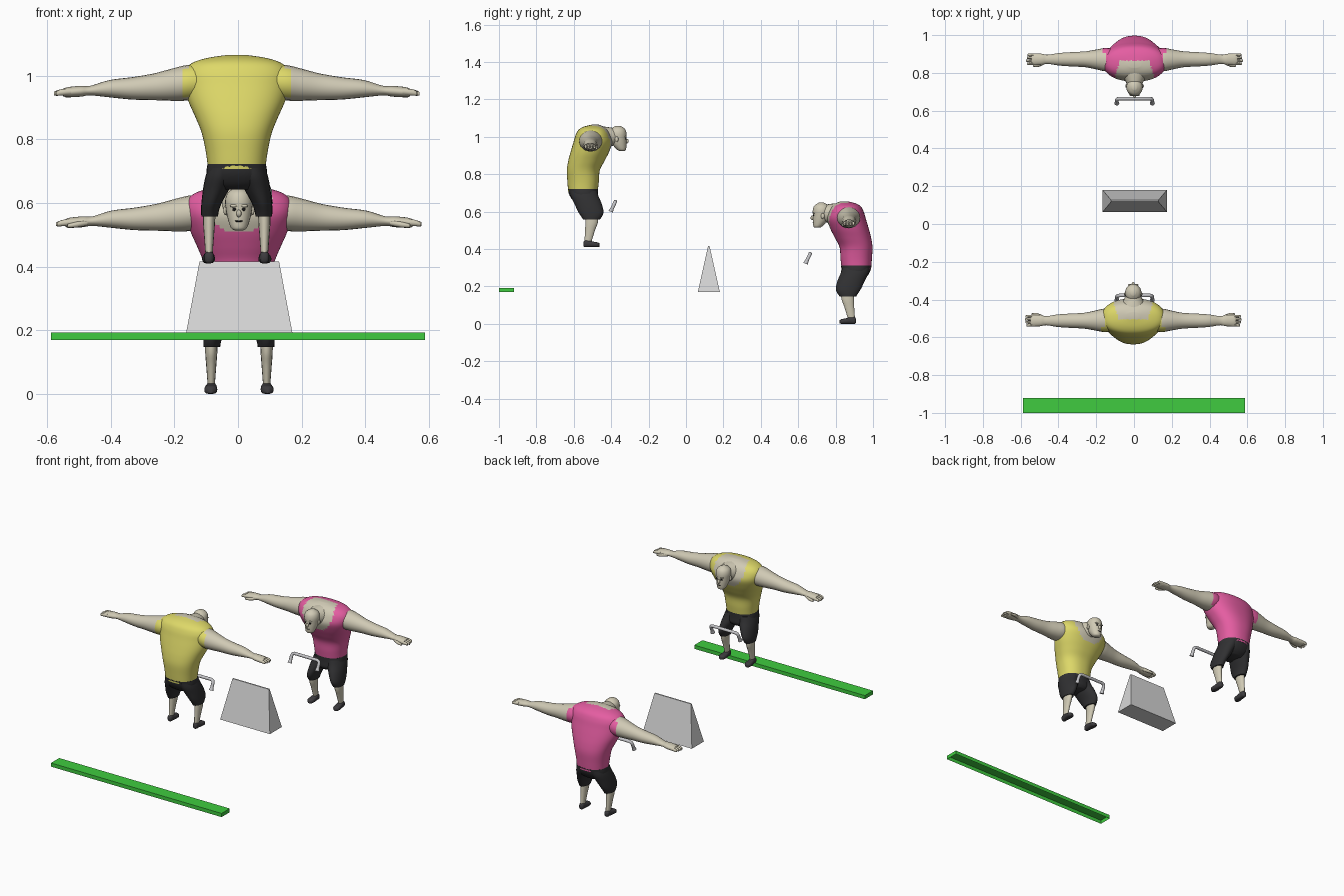
import bpy, bmesh, math
from mathutils import Matrix, Vector

cube = bpy.data.objects.get("Cube")
if cube:
    bpy.data.objects.remove(cube, do_unlink=True)


def material(name, r, g, b):
    m = bpy.data.materials.new(name)
    m.use_nodes = True
    m.diffuse_color = (r, g, b, 1)
    bsdf = next(n for n in m.node_tree.nodes if n.type == 'BSDF_PRINCIPLED')
    bsdf.inputs["Base Color"].default_value = (r, g, b, 1)
    return m


SKIN = material("skin", .63, .59, .46)
YELLOW = material("yellow shirt", .73, .69, .14)
PINK = material("pink shirt", .78, .11, .36)
DARK = material("dark shorts", .03, .03, .032)
SHOE = material("shoe grey", .045, .043, .047)
EYE = material("eye black", .01, .01, .01)
GREEN = material("green", .05, .6, .05)
WHITE = material("light grey", .68, .68, .68)
STEEL = material("steel grey", .55, .55, .57)


def finish(name, bm, mats, place=Matrix(), rule=None, smooth=True):
    """Turn a bmesh into an object; rule picks the material of each face."""
    bmesh.ops.recalc_face_normals(bm, faces=bm.faces)
    for f in bm.faces:
        f.smooth = smooth
        if rule:
            f.material_index = int(rule(f.calc_center_median()))
    bm.transform(place)
    me = bpy.data.meshes.new(name)
    bm.to_mesh(me)
    bm.free()
    for m in mats:
        me.materials.append(m)
    ob = bpy.data.objects.new(name, me)
    bpy.context.collection.objects.link(ob)
    if smooth:
        bpy.ops.object.select_all(action='DESELECT')
        ob.select_set(True)
        bpy.context.view_layer.objects.active = ob
        bpy.ops.object.shade_smooth_by_angle(angle=math.radians(50))
    return ob


def blend(s, steps):
    """Catmull-Rom interpolation between the given cross-sections."""
    s = [Vector(v) for v in s]
    out = []
    for i in range(len(s) - 1):
        p, q, r, t = s[max(i - 1, 0)], s[i], s[i + 1], s[min(i + 2, len(s) - 1)]
        for k in range(steps):
            u = k / steps
            out.append(q + (r - p) * (u / 2) + (p * 2 - q * 5 + r * 4 - t) * (u * u / 2)
                       + (q * 3 - p - r * 3 + t) * (u ** 3 / 2))
    return out + [s[-1]]


def loft(name, axis, sections, mats, place=Matrix(), seg=20, steps=4, power=2.0, rule=None):
    """Skin (position, centre a, centre b, radius a, radius b) rings along an axis."""
    bm = bmesh.new()
    rings = []
    for t, a, b, ra, rb in blend(sections, steps):
        ring = []
        for i in range(seg):
            ang = math.tau * i / seg
            c, s = math.cos(ang), math.sin(ang)
            u = a + ra * math.copysign(abs(c) ** (2 / power), c)
            v = b + rb * math.copysign(abs(s) ** (2 / power), s)
            ring.append(bm.verts.new({'x': (t, u, v), 'y': (u, t, v), 'z': (u, v, t)}[axis]))
        rings.append(ring)
    for lo, hi in zip(rings, rings[1:]):
        for i in range(seg):
            j = (i + 1) % seg
            bm.faces.new((lo[i], lo[j], hi[j], hi[i]))
    bm.faces.new(rings[0])
    bm.faces.new(rings[-1])
    return finish(name, bm, mats, place, rule)


def ball(name, centre, size, mat, place):
    bm = bmesh.new()
    bmesh.ops.create_uvsphere(bm, u_segments=12, v_segments=8, radius=1)
    bm.transform(Matrix.Translation(centre) @ Matrix.Diagonal((*size, 1)))
    return finish(name, bm, [mat], place)


def bare_torso(c):
    """Neck scoop and arm holes of the tank top."""
    scoop = (c.y < .865 and abs(c.x) < .075 + (.865 - c.y) * .35
             and c.z > .51 + .08 * (c.x / .1) ** 4)
    return scoop or (abs(c.x) > .165 and c.z > .5)


def bare_arm(c):
    return abs(c.x) > (.172 if c.y > .9 else .152)


def figure(tag, shirt, place):
    # torso, hunched forward
    loft(tag + "_torso", 'z', [
        (.297, 0, .911, .09, .079), (.35, 0, .910, .097, .084), (.41, 0, .909, .110, .088),
        (.46, 0, .893, .130, .097), (.51, 0, .874, .152, .103), (.56, 0, .858, .166, .104),
        (.60, 0, .857, .166, .093), (.628, 0, .857, .143, .077), (.645, 0, .853, .095, .052),
        (.655, 0, .845, .03, .018)],
        [shirt, SKIN], place, seg=72, steps=5, power=2.25, rule=bare_torso)
    # neck and head
    loft(tag + "_neck", 'y', [
        (.85, 0, .58, .095, .06), (.81, 0, .583, .08, .062), (.775, 0, .588, .058, .054),
        (.73, 0, .592, .036, .042)], [SKIN], place)
    loft(tag + "_head", 'z', [
        (.514, 0, .702, .014, .013), (.522, 0, .705, .025, .024), (.55, 0, .716, .035, .038),
        (.58, 0, .722, .041, .044), (.61, 0, .724, .043, .046), (.633, 0, .724, .034, .037),
        (.648, 0, .724, .012, .014)], [SKIN], place, seg=24)
    ball(tag + "_nose", (0, .676, .567), (.008, .010, .012), SKIN, place)
    ball(tag + "_mouth", (0, .681, .543), (.013, .004, .003), EYE, place)
    # shorts seat
    loft(tag + "_shorts_seat", 'z', [
        (.312, 0, .911, .092, .081), (.28, 0, .907, .095, .077), (.25, 0, .897, .085, .068),
        (.232, 0, .892, .05, .05)], [DARK], place, seg=32, power=2.3)
    for side, s in (("left", 1), ("right", -1)):
        n = tag + "_" + side + "_"
        ball(n + "eye", (s * .014, .682, .580), (.007, .004, .005), EYE, place)
        ball(n + "brow", (s * .015, .683, .591), (.014, .006, .005), SKIN, place)
        ball(n + "ear", (s * .043, .731, .577), (.006, .010, .015), SKIN, place)
        # arm
        loft(n + "arm", 'x', [
            (s * .09, .868, .572, .055, .052), (s * .15, .870, .568, .062, .056),
            (s * .20, .871, .562, .053, .051), (s * .26, .872, .555, .042, .042),
            (s * .33, .872, .550, .038, .035), (s * .40, .872, .549, .033, .027),
            (s * .46, .872, .543, .024, .015), (s * .49, .872, .541, .029, .017),
            (s * .53, .872, .538, .031, .016), (s * .545, .872, .537, .028, .012)],
            [shirt, SKIN], place, steps=5, rule=bare_arm)
        # fingers and thumb
        for k in range(4):
            y = .849 + k * .0155
            tip = .574 - .004 * abs(k - 1)
            loft(n + "finger", 'x', [
                (s * .52, y, .540, .008, .010), (s * .555, y, .537, .008, .010),
                (s * tip, y, .533, .005, .006)], [SKIN], place, seg=8, steps=2)
        loft(n + "thumb", 'x', [
            (s * .475, .855, .538, .009, .009), (s * .51, .840, .532, .009, .009),
            (s * .538, .838, .528, .005, .006)], [SKIN], place, seg=8, steps=2)
        # leg, from shorts to shoe
        loft(n + "shorts_leg", 'z', [
            (.30, s * .046, .909, .044, .073), (.27, s * .053, .901, .046, .074),
            (.233, s * .065, .884, .041, .073), (.19, s * .079, .869, .032, .068),
            (.165, s * .084, .865, .028, .056), (.147, s * .085, .866, .026, .044)],
            [DARK], place)
        loft(n + "shin", 'z', [
            (.175, s * .086, .862, .020, .035), (.13, s * .087, .865, .019, .034),
            (.09, s * .087, .873, .016, .027), (.025, s * .087, .885, .011, .019)],
            [SKIN], place, seg=14)
        loft(n + "shoe", 'y', [
            (.822, s * .089, .011, .008, .009), (.832, s * .089, .013, .019, .013),
            (.855, s * .088, .015, .020, .015), (.885, s * .087, .019, .016, .019),
            (.902, s * .087, .018, .014, .018), (.909, s * .087, .016, .007, .010)],
            [SHOE], place, seg=14, power=2.6)


figure("pink", PINK, Matrix.Translation((.003, 0, 0)))
figure("yellow", YELLOW, Matrix.Translation((-.004, .36, .41)) @ Matrix.Rotation(math.pi, 4, 'Z'))


def handlebar(name, y, z):
    """Bent tube whose two ends drop down and forward, with flared grips."""
    half = [(.094, -.022, -.048), (.094, -.007, -.016), (.090, -.002, -.005), (.079, 0, 0)]
    path = half + [(-a, b, c) for a, b, c in reversed(half)]
    cu = bpy.data.curves.new(name, 'CURVE')
    cu.dimensions = '3D'
    cu.bevel_depth = .0095
    cu.bevel_resolution = 3
    cu.use_fill_caps = True
    sp = cu.splines.new('POLY')
    sp.points.add(len(path) - 1)
    for p, co in zip(sp.points, path):
        p.co = (*co, 1)
    sp.use_smooth = True
    cu.materials.append(STEEL)
    ob = bpy.data.objects.new(name, cu)
    ob.location = (.003, y, z)
    bpy.context.collection.objects.link(ob)
    for s in (1, -1):
        bm = bmesh.new()
        bmesh.ops.create_cone(bm, cap_ends=True, segments=16, radius1=.013, radius2=.0095, depth=.018)
        tilt = Matrix.Rotation(-.43, 4, 'X')
        finish(name + "_end", bm, [STEEL],
               Matrix.Translation((.003 + s * .094, y - .021, z - .046)) @ tilt)


handlebar("rear_handlebar", .664, .376)
handlebar("front_handlebar", -.378, .654)

# tapered wedge block
bm = bmesh.new()
bmesh.ops.create_cube(bm, size=1)
for v in bm.verts:
    top = v.co.z > 0
    v.co = (.004 + v.co.x * (.25 if top else .342), .122 + v.co.y * (.008 if top else .118),
            .416 if top else .17)
finish("wedge_block", bm, [WHITE], smooth=False)

# long shallow bar, open underneath
bm = bmesh.new()
bmesh.ops.create_cube(bm, size=1)
bm.transform(Matrix.Translation((0, -.96, .1815)) @ Matrix.Diagonal((1.174, .08, .023, 1)))
bmesh.ops.delete(bm, geom=[min(bm.faces, key=lambda f: f.calc_center_median().z)], context='FACES_ONLY')
finish("green_bar", bm, [GREEN], smooth=False)
